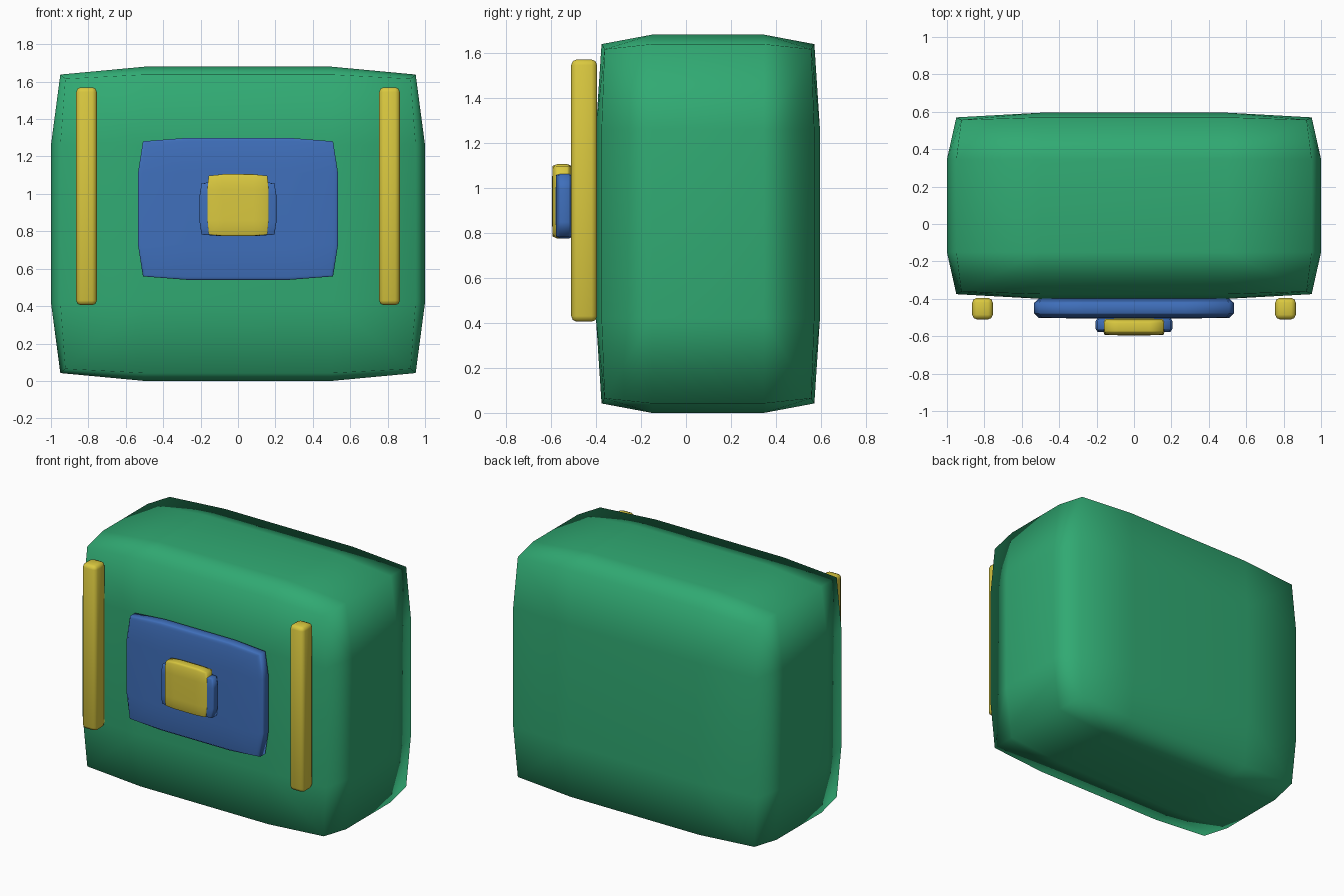
import bpy

if "Cube" in bpy.data.objects:
    bpy.data.objects.remove(bpy.data.objects["Cube"])

def material(name, rgb):
    m = bpy.data.materials.new(name)
    m.diffuse_color = (*rgb, 1)
    m.use_nodes = True
    m.node_tree.nodes["Principled BSDF"].inputs["Base Color"].default_value = m.diffuse_color
    return m

GREEN = material("green", (0.03, 0.40, 0.17))
BLUE = material("blue", (0.05, 0.16, 0.50))
YELLOW = material("yellow", (0.70, 0.58, 0.05))

def block(name, lo, hi, mat, bevel=None):
    """Rounded box between two corners. Without a bevel width it bulges in proportion to its size."""
    bpy.ops.mesh.primitive_cube_add(size=2, location=[(a + b) / 2 for a, b in zip(lo, hi)])
    ob = bpy.context.object
    ob.name = name
    ob.scale = [(b - a) / 2 for a, b in zip(lo, hi)]
    if bevel:
        bpy.ops.object.transform_apply(location=False, rotation=False, scale=True)
    mod = ob.modifiers.new("Bevel", 'BEVEL')
    mod.width = bevel or 0.5
    mod.segments = 2
    mod.profile = 0.5 if bevel else 0.81
    ob.data.materials.append(mat)
    bpy.ops.object.shade_smooth()
    return ob

# Main body
block("body", (-1, -0.4, 0), (1, 0.595, 1.68), GREEN)

# Front pocket with its clasp
block("front_pocket", (-0.535, -0.505, 0.54), (0.535, -0.395, 1.3), BLUE)
block("clasp_base", (-0.205, -0.58, 0.775), (0.205, -0.5, 1.065), BLUE)
block("clasp", (-0.165, -0.595, 0.775), (0.165, -0.505, 1.105), YELLOW)

# Upright straps on both sides of the pocket
for side, x in (("left", -0.81), ("right", 0.81)):
    block(side + "_strap", (x - 0.055, -0.51, 0.405), (x + 0.055, -0.395, 1.57), YELLOW, 0.025)
